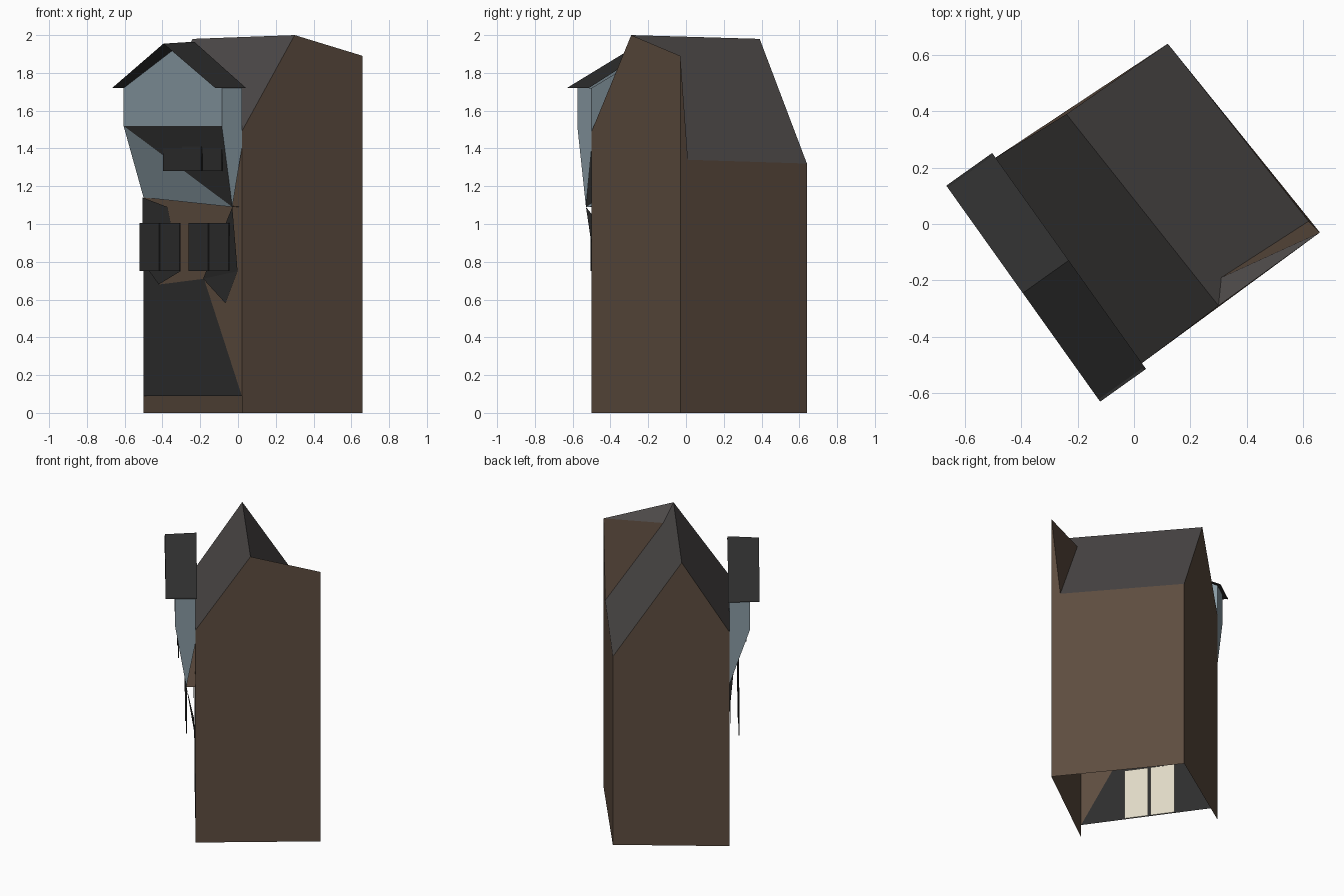
import bpy, bmesh
from mathutils import Vector

if "Cube" in bpy.data.objects:
    bpy.data.objects.remove(bpy.data.objects["Cube"], do_unlink=True)


def material(name, rgb):
    m = bpy.data.materials.new(name)
    m.use_nodes = True
    m.diffuse_color = (*rgb, 1)
    m.node_tree.nodes["Principled BSDF"].inputs["Base Color"].default_value = (*rgb, 1)
    return m


brown = material("brown_wall", (0.11, 0.073, 0.05))
slate = material("slate_roof", (0.075, 0.068, 0.067))
dark = material("dark_timber", (0.027, 0.027, 0.027))
blue = material("pale_blue", (0.25, 0.325, 0.37))
cream = material("cream_glass", (0.74, 0.69, 0.56))

CENTRE = Vector((0.08, 0.07, 0.8))


def sheet(name, mat, *polys):
    """Thin surface made of polygons, all facing away from the house centre."""
    bm = bmesh.new()
    for poly in polys:
        face = bm.faces.new([bm.verts.new(p) for p in poly])
        face.normal_update()
        if face.normal.dot(face.calc_center_median() - CENTRE) < 0:
            face.normal_flip()
    bmesh.ops.remove_doubles(bm, verts=bm.verts, dist=0.0005)
    mesh = bpy.data.meshes.new(name)
    bm.to_mesh(mesh)
    bm.free()
    mesh.materials.append(mat)
    ob = bpy.data.objects.new(name, mesh)
    bpy.context.collection.objects.link(ob)
    return ob


# Plan corners of the turned house
A, B, C, D = (Vector(p) for p in ((-0.5, 0.23), (0.02, -0.5), (0.66, -0.03), (0.12, 0.64)))
along = (A - B).normalized()
out = Vector((-along.y, along.x))
W = (A - B).length


def at(p, z):
    return Vector((p[0], p[1], z))


def fac(u, off, z):
    """Point on the facade: distance along it, distance out of it, height."""
    return at(B + along * u + out * off, z)


ridge_a = Vector((0.30, -0.29, 2.0))
ridge_b = Vector((-0.24, 0.39, 1.98))
eave_e = Vector((0.62, 0.01, 1.34))
notch = Vector((0.31, -0.19, 1.89))
c_top, a_top, b_top, d_top = at(C, 1.89), at(A, 1.5), at(B, 1.49), at(D, 1.32)

# Main walls and the raised parapet corner
sheet("parapet_wall", brown, (at(B, 0), at(C, 0), c_top, ridge_a, b_top))
sheet("rear_wall", brown, (at(C, 0), at(D, 0), d_top, eave_e, c_top))
sheet("gable_wall", brown, (at(D, 0), at(A, 0), a_top, ridge_b, d_top))
sheet("parapet_cheek", brown, (notch, c_top, eave_e))

# Main roof
sheet("main_roof", slate,
      (b_top, ridge_a, ridge_b, a_top),
      (ridge_a, ridge_b, d_top, eave_e, notch),
      (ridge_a, c_top, notch))

# Shop front: dark lower panel, brown wall above, dark side braces
step = [(0, 0.09), (0.345, 0.71), (0.75, 0.68), (W, 0.8)]
edge = [fac(u, 0, z) for u, z in step]
sheet("shop_front", dark, edge + [fac(W, 0, 0.09)])
sheet("facade_wall", brown, edge + [a_top, b_top])
sheet("left_brace", dark, [fac(u, 0.006, z) for u, z in
      ((W, 0.8), (W, 1.14), (0.67, 1.09), (0.55, 0.75), (0.75, 0.68))])
foot, knee, inner = fac(0.03, 0.006, 0.75), fac(0.14, 0.006, 0.58), fac(0.345, 0.006, 0.71)
corbel = fac(0.005, 0.058, 1.09)
sheet("right_brace", dark, (foot, knee, inner), (foot, corbel, inner))

# Projecting upper bay
OUT, LOW, TOP, MID = 0.13, 1.52, 1.72, W / 2
left_low, right_low = fac(W, OUT, LOW), fac(0, OUT, LOW)
left_top, right_top = fac(W, OUT, TOP), fac(0, OUT, TOP)
left_foot = fac(W, 0, 1.14)
sheet("bay_walls", blue,
      (left_low, left_top, right_top, right_low),
      (left_low, left_foot, corbel),
      (left_top, left_low, left_foot, fac(W, 0, TOP)),
      (right_top, right_low, corbel, fac(0, 0, 1.4), fac(0, 0, TOP)),
      (left_top, right_top, fac(MID, OUT, 1.92)))
sheet("bay_dark_panel", dark, (left_low, right_low, corbel))
sheet("bay_underside", brown, (left_foot, corbel, fac(0, 0, 1.09)))
sheet("bay_back", blue, (a_top, b_top, fac(0, 0, TOP), fac(MID, 0, 1.94), fac(W, 0, TOP)))

# Small gabled roof over the bay
peak_f, peak_b = fac(MID, 0.19, 1.955), fac(MID, -0.01, 1.965)
for side, u in (("left", W + 0.02), ("right", -0.025)):
    sheet("bay_roof_" + side, dark,
          (fac(u, 0.19, TOP), fac(u, -0.01, TOP), peak_b, peak_f))
sheet("bay_soffit", dark, [fac(u, o, TOP + 0.005) for u, o in
      ((-0.025, 0.19), (W + 0.02, 0.19), (W + 0.02, 0), (-0.025, 0))])


def plates(name, mat, u0, u1, z0, z1, off, panes):
    """Row of thin panes set side by side with narrow gaps."""
    wide = (u1 - u0) / panes
    for i in range(panes):
        a, b = u0 + i * wide, u0 + (i + 1) * wide - 0.004
        o = off + 0.004 * (i % 2)
        ob = sheet(f"{name}_{i + 1}", mat,
                   [fac(u, o, z) for u, z in ((a, z0), (b, z0), (b, z1), (a, z1))])
        solid = ob.modifiers.new("thickness", "SOLIDIFY")
        solid.thickness = 0.006


# Windows and the glazed doors behind the shop front
plates("left_window", dark, 0.485, 0.848, 0.75, 1.005, 0.06, 2)
plates("right_window", dark, 0.036, 0.40, 0.75, 1.005, 0.06, 2)
plates("bay_window", dark, 0.03, 0.57, 1.28, 1.41, 0.11, 3)
for name, u in (("right_door", 0.287), ("left_door", 0.46)):
    plates(name, cream, u, u + 0.16, 0.09, 0.44, -0.006, 1)
